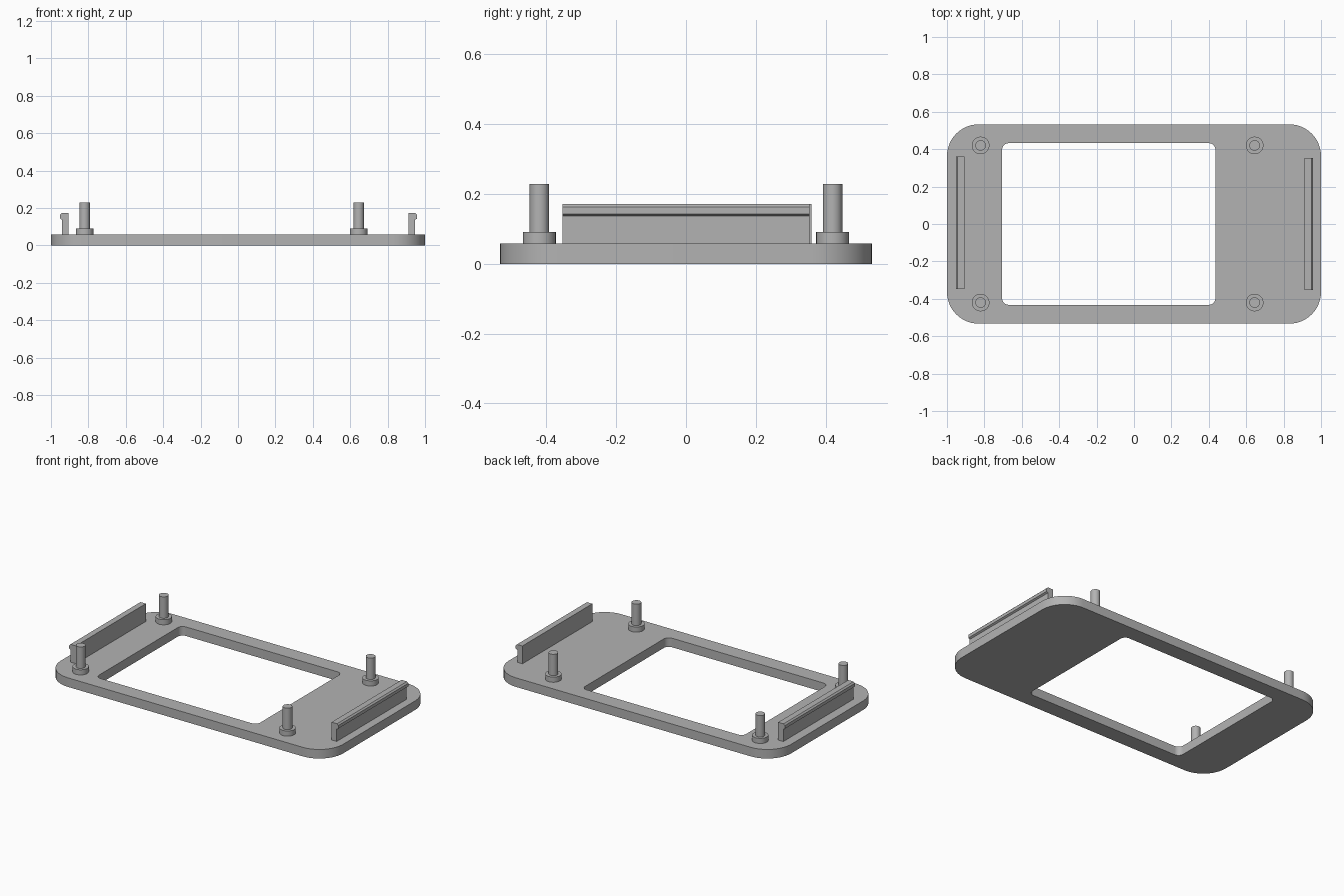
import bpy, bmesh, math

cube = bpy.data.objects.get("Cube")
if cube:
    bpy.data.objects.remove(cube, do_unlink=True)

grey = bpy.data.materials.new("plain_grey")
grey.use_nodes = True
COLOUR = (0.45, 0.45, 0.45, 1)
grey.diffuse_color = COLOUR
grey.node_tree.nodes["Principled BSDF"].inputs["Base Color"].default_value = COLOUR

PLATE_TOP = 0.058


def finish(name, bm, smooth=True):
    bmesh.ops.recalc_face_normals(bm, faces=bm.faces)
    mesh = bpy.data.meshes.new(name)
    bm.to_mesh(mesh)
    bm.free()
    mesh.materials.append(grey)
    obj = bpy.data.objects.new(name, mesh)
    bpy.context.collection.objects.link(obj)
    if smooth:
        bpy.ops.object.select_all(action='DESELECT')
        obj.select_set(True)
        bpy.context.view_layer.objects.active = obj
        bpy.ops.object.shade_smooth_by_angle(angle=math.radians(35))
    return obj


def rounded_rect(x0, x1, y0, y1, r, steps=12):
    corners = [(x1 - r, y1 - r), (x0 + r, y1 - r), (x0 + r, y0 + r), (x1 - r, y0 + r)]
    points = []
    for quarter, (cx, cy) in enumerate(corners):
        for i in range(steps + 1):
            a = math.pi / 2 * (quarter + i / steps)
            points.append((cx + r * math.cos(a), cy + r * math.sin(a)))
    return points


# Frame plate: rounded outline bridged to the rounded window opening
outer = rounded_rect(-1, 1, -0.533, 0.533, 0.17)
inner = rounded_rect(-0.705, 0.435, -0.432, 0.432, 0.035)
bm = bmesh.new()
rings = [[bm.verts.new((x, y, z)) for x, y in loop]
         for loop, z in ((outer, 0), (outer, PLATE_TOP), (inner, PLATE_TOP), (inner, 0))]
for k in range(4):
    a, b = rings[k], rings[(k + 1) % 4]
    for i in range(len(a)):
        j = (i + 1) % len(a)
        bm.faces.new((a[i], a[j], b[j], b[i]))
finish("frame_plate", bm)


# Stepped mounting posts: wide collar and a slim pin
def post(name, x, y):
    profile = [(0.047, PLATE_TOP - 0.005), (0.047, 0.091), (0.028, 0.091), (0.028, 0.228)]
    sides = 32
    bm = bmesh.new()
    rings = []
    for r, z in profile:
        rings.append([bm.verts.new((x + r * math.cos(2 * math.pi * i / sides),
                                    y + r * math.sin(2 * math.pi * i / sides), z))
                      for i in range(sides)])
    for a, b in zip(rings, rings[1:]):
        for i in range(sides):
            j = (i + 1) % sides
            bm.faces.new((a[i], a[j], b[j], b[i]))
    bm.faces.new(rings[0])
    bm.faces.new(rings[-1])
    finish(name, bm)


for x, side in ((-0.82, "right"), (0.645, "left")):
    for y, end in ((-0.42, "front"), (0.42, "back")):
        post(f"{end}_{side}_post", x, y)


# Snap rails: upright wall with a small hooked lip facing outward
def snap_rail(name, sign, x_in, y0, y1):
    profile = [(0, PLATE_TOP - 0.005), (0.036, PLATE_TOP - 0.005), (0.036, 0.137),
               (0.047, 0.143), (0.047, 0.163), (0.038, 0.172), (0, 0.172)]
    bm = bmesh.new()
    ends = [[bm.verts.new((sign * (x_in + d), y, z)) for d, z in profile] for y in (y0, y1)]
    for i in range(len(profile)):
        j = (i + 1) % len(profile)
        bm.faces.new((ends[0][i], ends[0][j], ends[1][j], ends[1][i]))
    for end in ends:
        bm.faces.new(end)
    finish(name, bm, smooth=False)


snap_rail("left_snap_rail", 1, 0.911, -0.354, 0.354)
snap_rail("right_snap_rail", -1, 0.905, -0.348, 0.36)
